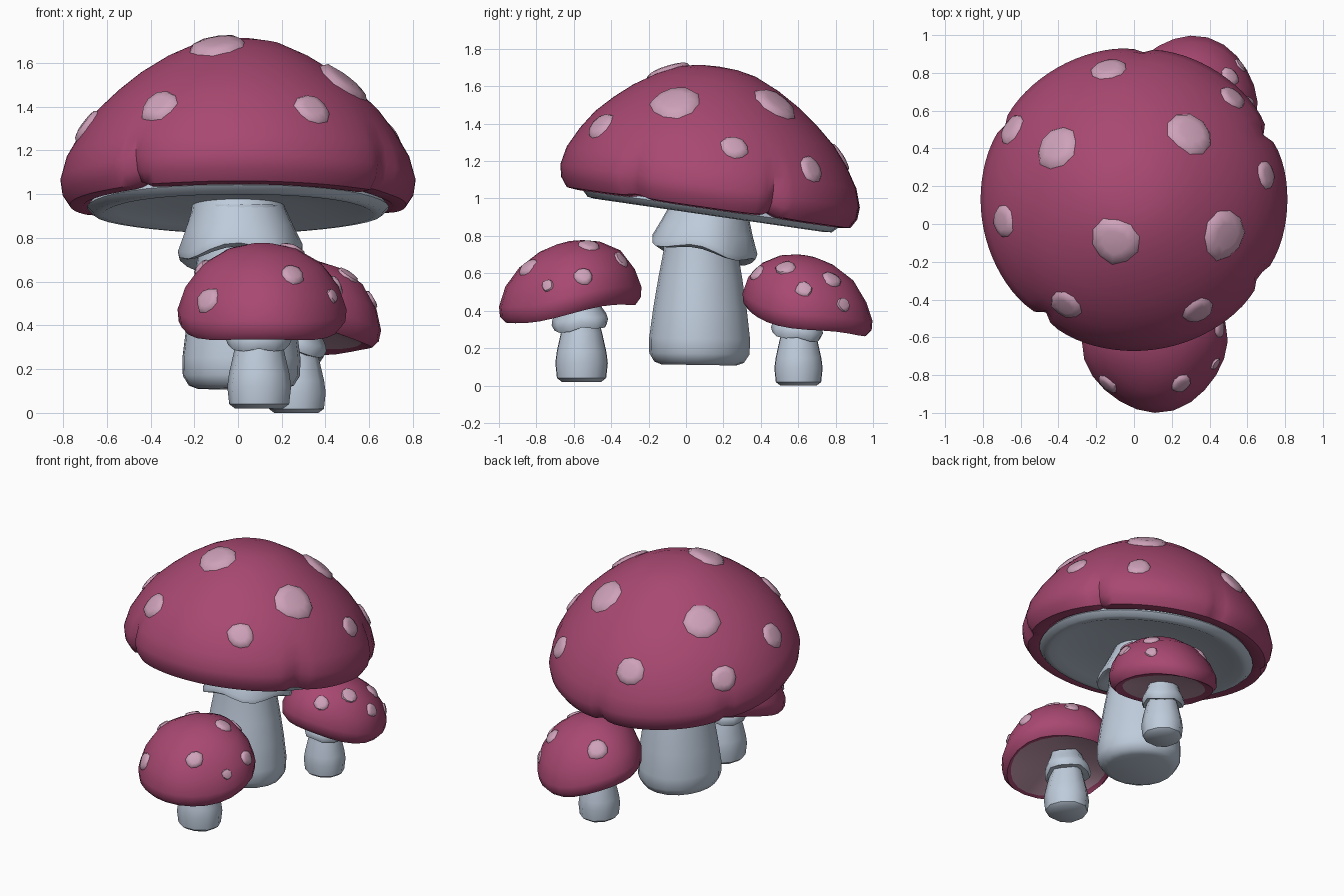
import bpy
import bmesh
import random
from math import sin, cos, pi, radians, exp
from mathutils import Vector, Matrix
from mathutils.bvhtree import BVHTree

random.seed(4)
cube = bpy.data.objects.get("Cube")
if cube:
    bpy.data.objects.remove(cube, do_unlink=True)


def material(name, rgb):
    m = bpy.data.materials.new(name)
    m.use_nodes = True
    m.diffuse_color = (*rgb, 1)
    m.node_tree.nodes["Principled BSDF"].inputs["Base Color"].default_value = (*rgb, 1)
    return m


RED = material("raspberry", (0.39, 0.065, 0.165))
PINK = material("pale pink", (0.62, 0.36, 0.49))
GILL = material("dusky pink", (0.55, 0.32, 0.42))
PALE = material("pale blue grey", (0.52, 0.60, 0.71))


def finish(bm, name, mats, angle=45):
    bmesh.ops.recalc_face_normals(bm, faces=bm.faces)
    mesh = bpy.data.meshes.new(name)
    bm.to_mesh(mesh)
    bm.free()
    ob = bpy.data.objects.new(name, mesh)
    bpy.context.collection.objects.link(ob)
    for m in mats:
        mesh.materials.append(m)
    bpy.ops.object.select_all(action='DESELECT')
    ob.select_set(True)
    bpy.context.view_layer.objects.active = ob
    bpy.ops.object.shade_smooth_by_angle(angle=radians(angle))
    return ob


def frame(centre, axis, scale=1):
    # local space whose z follows the given axis
    rot = Vector((0, 0, 1)).rotation_difference(Vector(axis)).to_matrix().to_4x4()
    return Matrix.Translation(centre) @ rot @ Matrix.Scale(scale, 4)


def revolve(name, profile, segs, mat, mats, deform=None, shear=0, under=0):
    # lathe a (radius, height) profile; the first `under` bands take the second colour
    bm = bmesh.new()
    top = max(z for r, z in profile)
    rings = []
    for r, z in profile:
        ring = []
        for i in range(segs if r else 1):
            a = 2 * pi * i / segs
            rr, zz = deform(a, r, z) if deform else (r, z)
            ring.append(bm.verts.new(mat @ Vector((rr * cos(a), rr * sin(a) + shear * zz / top, zz))))
        rings.append(ring)
    for k, (lo, hi) in enumerate(zip(rings, rings[1:])):
        for i in range(segs):
            j = (i + 1) % segs
            quad = [lo[i % len(lo)], lo[j % len(lo)], hi[j % len(hi)], hi[i % len(hi)]]
            face = bm.faces.new(list(dict.fromkeys(quad)))
            face.material_index = 1 if k < under else 0
    return finish(bm, name, mats)


def add_spots(cap, name, spots):
    # raised irregular patches that hug the cap surface
    tree = BVHTree.FromPolygons([v.co for v in cap.data.vertices],
                                [tuple(p.vertices) for p in cap.data.polygons])
    bm = bmesh.new()
    for x, y, size in spots:
        hit, normal, _, _ = tree.ray_cast(Vector((x, y, 3)), Vector((0, 0, -1)))
        if hit is None:
            continue
        side = normal.orthogonal().normalized()
        other = normal.cross(side)
        sides = 10
        wobble = [random.uniform(0.92, 1.1) for _ in range(sides)]
        lift = 0.008 + 0.13 * size
        rows = []
        for reach, height in ((0.5, lift), (0.86, lift * 0.75), (1.04, -0.004)):
            row = []
            for i in range(sides):
                a = 2 * pi * i / sides
                d = size * reach * wobble[i]
                p, n, _, _ = tree.find_nearest(hit + side * d * cos(a) + other * d * sin(a))
                row.append(bm.verts.new(p + n * height))
            rows.append(row)
        bm.faces.new(rows[0])
        for inner, outer in zip(rows, rows[1:]):
            for i in range(sides):
                j = (i + 1) % sides
                bm.faces.new((inner[i], inner[j], outer[j], outer[i]))
    return finish(bm, name, [PINK], 50)


# large cap with pinched notches (angle, strength) around the rim
NOTCHES = [(-32, 0.8), (26, 0.8), (87, 0.45), (150, 0.4), (233, 0.8)]


def lobes(a, r, z):
    low = max(0, min(1, (0.33 - z) / 0.2)) if r > 0.6 else 0
    pinch = 0
    for angle, strength in NOTCHES:
        d = (a - radians(angle) + pi) % (2 * pi) - pi
        pinch += strength * (0.75 * exp(-(d / 0.04) ** 2) + 0.25 * exp(-(d / 0.16) ** 2))
    return r * (1 + low * (0.012 - 0.08 * pinch)), z + low * 0.03 * pinch


big = frame((0, 0.122, 0.925), (0, 0.144, 0.99))
big_cap = revolve("large_cap", [
    (0, 0.06), (0.64, 0.05), (0.70, 0.018), (0.76, 0.025), (0.793, 0.075), (0.803, 0.14),
    (0.78, 0.24), (0.72, 0.35), (0.645, 0.45), (0.55, 0.54), (0.45, 0.62),
    (0.33, 0.695), (0.2, 0.755), (0.1, 0.775), (0, 0.78)],
    96, big, [RED], lobes, shear=-0.06)
add_spots(big_cap, "large_cap_spots", [
    (-0.13, 0.82, 0.095), (-0.41, 0.41, 0.12), (0.3, 0.48, 0.125), (-0.10, -0.09, 0.125),
    (0.48, -0.06, 0.135), (-0.36, -0.43, 0.09), (0.34, -0.46, 0.085), (-0.69, 0.01, 0.085),
    (-0.65, 0.5, 0.085), (0.70, 0.26, 0.075), (0.52, 0.67, 0.08)])

# pale underside plate with a rolled edge
revolve("large_cap_underside", [
    (0, 0.03), (0.3, 0.02), (0.56, 0.005), (0.62, -0.015), (0.66, -0.01),
    (0.69, 0.02), (0.66, 0.06), (0, 0.07)], 40, big, [PALE],
    lambda a, r, z: (r * (1 + 0.01 * sin(5 * a)), z))

# large stem and its collar
stem_shape = lambda a, r, z: (r * (1 + 0.025 * cos(3 * a + 1)), z)
revolve("large_stem", [
    (0, 0), (0.2, 0), (0.24, 0.015), (0.268, 0.06), (0.27, 0.14), (0.25, 0.3),
    (0.225, 0.46), (0.2, 0.6), (0.18, 0.84), (0, 0.84)],
    20, frame((0.012, 0.065, 0.11), (0, 0.015, 1)), [PALE], stem_shape)


def ruffle(a, r, z):
    k = max(0, (r - 0.2) / 0.08)
    return r * (1 + 0.03 * k * sin(5 * a)), z + 0.02 * k * cos(4 * a + 0.5)


revolve("large_collar", [
    (0.17, -0.18), (0.25, -0.225), (0.28, -0.22), (0.285, -0.19), (0.25, -0.1),
    (0.215, 0), (0.2, 0.08)],
    24, frame((0.0, 0.125, 0.925), (-0.06, 0.19, 1)), [PALE], ruffle)


# small mushrooms share one design at different sizes, places and leans
def small_mushroom(label, cap_at, lean, shear, gill, hollow, stem_at, scale, spots):
    bump = lambda a, r, z: (r * (1 + 0.02 * sin(4 * a + cap_at[0] * 9)),
                            z + (0.012 * sin(3 * a) if r > 0.33 else 0))
    cap = revolve(label + "_cap", [
        (0, hollow), (0.14, hollow * 0.75), (gill, 0.003), (0.345, -0.01), (0.375, 0.025),
        (0.38, 0.08), (0.345, 0.18), (0.27, 0.28), (0.16, 0.345), (0.07, 0.368), (0, 0.375)],
        24, frame(cap_at, lean, scale), [RED, GILL], bump, shear, under=2)
    add_spots(cap, label + "_cap_spots", spots)
    base = frame(stem_at, (0, 0, 1), scale)
    revolve(label + "_stem", [
        (0, 0), (0.11, 0), (0.137, 0.02), (0.146, 0.1), (0.138, 0.16), (0.115, 0.26),
        (0.1, 0.32), (0.095, 0.42), (0, 0.42)], 10, base, [PALE], stem_shape)
    collar = frame(Vector(stem_at) + Vector((0, 0, 0.32 * scale)),
                   (lean[0] * 0.7, lean[1] * 0.7, 1), scale)
    revolve(label + "_collar", [
        (0.1, -0.035), (0.14, -0.04), (0.152, -0.01), (0.145, 0.02), (0.122, 0.06), (0.11, 0.1)],
        12, collar, [PALE], lambda a, r, z: (r * (1 + 0.05 * sin(3 * a)), z + 0.01 * cos(4 * a)))


small_mushroom("front", (0.11, -0.618, 0.393), (0, -0.17, 1), 0.06, 0.32, 0.06,
               (0.095, -0.56, 0.02), 1.0, [
    (-0.14, -0.85, 0.062), (0.25, -0.85, 0.06), (0.43, -0.74, 0.035), (0.455, -0.55, 0.05),
    (0.25, -0.52, 0.058), (-0.04, -0.46, 0.05), (0.23, -0.35, 0.05), (-0.17, -0.6, 0.045)])
small_mushroom("back", (0.295, 0.65, 0.345), (0.12, 0.18, 1), -0.07, 0.29, 0.035,
               (0.265, 0.60, 0), 0.92, [
    (0.5, 0.53, 0.055), (0.51, 0.78, 0.055), (0.56, 0.84, 0.04), (0.61, 0.63, 0.045),
    (0.13, 0.81, 0.07), (0.39, 0.38, 0.05)])
